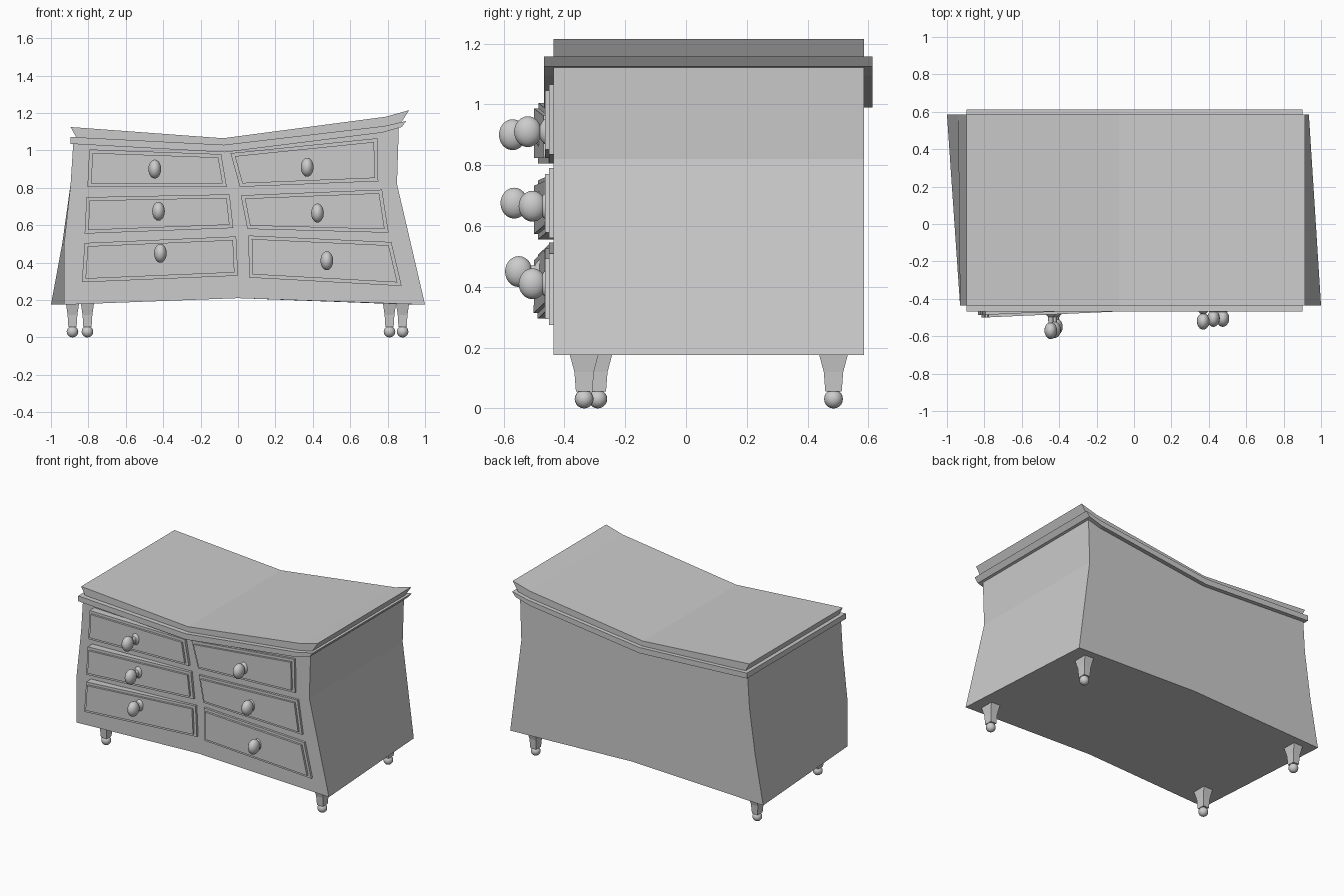
import bpy, bmesh, math
from mathutils import Matrix, Vector

if "Cube" in bpy.data.objects:
    bpy.data.objects.remove(bpy.data.objects["Cube"])


def finish(name, bm, smooth=False):
    bmesh.ops.recalc_face_normals(bm, faces=bm.faces)
    me = bpy.data.meshes.new(name)
    bm.to_mesh(me)
    bm.free()
    ob = bpy.data.objects.new(name, me)
    bpy.context.collection.objects.link(ob)
    if smooth:
        bpy.ops.object.select_all(action='DESELECT')
        ob.select_set(True)
        bpy.context.view_layer.objects.active = ob
        bpy.ops.object.shade_smooth_by_angle(angle=math.radians(40))
    return ob


def skin(bm, rings):
    """Join closed rings of equal length and cap both ends."""
    loops = [[bm.verts.new(p) for p in r] for r in rings]
    n = len(loops[0])
    for a, b in zip(loops, loops[1:]):
        for i in range(n):
            bm.faces.new((a[i], a[(i + 1) % n], b[(i + 1) % n], b[i]))
    bm.faces.new(loops[0][::-1])
    return bm.faces.new(loops[-1])


def prism(name, front, back, y0, y1):
    bm = bmesh.new()
    skin(bm, [[(x, y0, z) for x, z in front], [(x, y1, z) for x, z in back]])
    finish(name, bm)


# Crooked body: front and back outlines differ, so the sides twist
top = [(-0.88, 1.05), (-0.07, 1.0), (0.86, 1.13)]
prism("body",
      [(0, 0.21), (-0.93, 0.175), (-0.93, 0.5), (-0.895, 0.82)] + top + [(0.85, 0.82), (1.0, 0.175)],
      [(0, 0.21), (-1.0, 0.175), (-0.94, 0.5), (-0.895, 0.82)] + top + [(0.85, 0.82), (0.935, 0.175)],
      -0.435, 0.585)

# Moulding strip and the flared top slab
moulding = [(-0.895, 1.035), (-0.07, 0.99), (0.77, 1.095), (0.875, 1.125),
            (0.9, 1.157), (0.78, 1.13), (-0.075, 1.03), (-0.895, 1.072)]
prism("top_moulding", moulding, moulding, -0.467, 0.613)
slab = [(-0.86, 1.06), (-0.075, 1.02), (0.78, 1.12), (0.87, 1.145),
        (0.915, 1.215), (0.79, 1.18), (-0.08, 1.065), (-0.895, 1.125)]
prism("top_slab", slab, slab, -0.435, 0.585)


# Drawer fronts with a raised centre panel; the left ones lean out at the end
def drawer(name, pts):
    def lean(x):
        return 0.045 * x if pts[0][0] < -0.5 else 0.0
    lean_y = [(-lean(x) if x > 0 else lean(x)) for x, z in pts]
    bm = bmesh.new()
    face = skin(bm, [[(x, -0.42, z) for x, z in pts],
                     [(x, -0.45 + d, z) for (x, z), d in zip(pts, lean_y)]])
    bmesh.ops.recalc_face_normals(bm, faces=bm.faces)
    bmesh.ops.inset_region(bm, faces=[face], thickness=0.018, use_even_offset=True)
    ext = bmesh.ops.extrude_discrete_faces(bm, faces=[face])["faces"][0]
    bmesh.ops.translate(bm, verts=ext.verts, vec=(0, -0.014, 0))
    finish(name, bm)


# Turned knob: flared neck and a slightly flattened ball
def knob(name, x, z, tip, base):
    c = tip + 0.045
    prof = [(0.04, base), (0.036, base - 0.01), (0.02, base - 0.022), (0.018, c + 0.04)]
    prof += [(0.047 * math.sin(math.radians(a)), c + 0.045 * math.cos(math.radians(a)))
             for a in range(30, 180, 15)]
    prof.append((0.002, tip))
    rings = [[(x + r * 0.72 * math.cos(t), y, z + r * 1.08 * math.sin(t))
              for t in [2 * math.pi * i / 20 for i in range(20)]] for r, y in prof]
    bm = bmesh.new()
    skin(bm, rings)
    finish(name, bm, True)


drawers = {
    "left_upper": ([(-0.795, 1.005), (-0.09, 0.98), (-0.06, 0.805), (-0.805, 0.805)], (-0.445, 0.90, -0.615)),
    "left_middle": ([(-0.81, 0.75), (-0.045, 0.765), (-0.025, 0.585), (-0.82, 0.555)], (-0.425, 0.675, -0.61)),
    "left_lower": ([(-0.82, 0.505), (-0.01, 0.54), (0, 0.33), (-0.835, 0.295)], (-0.415, 0.45, -0.595)),
    "right_upper": ([(-0.04, 0.985), (0.745, 1.065), (0.75, 0.835), (0.01, 0.805)], (0.37, 0.91, -0.565)),
    "right_middle": ([(0.015, 0.76), (0.77, 0.79), (0.805, 0.56), (0.05, 0.58)], (0.425, 0.665, -0.55)),
    "right_lower": ([(0.055, 0.545), (0.82, 0.51), (0.875, 0.275), (0.06, 0.32)], (0.475, 0.41, -0.55)),
}
for key, (pts, (kx, kz, tip)) in drawers.items():
    drawer(key + "_drawer", pts)
    knob(key + "_knob", kx, kz, tip, -0.475 if kx < 0 else -0.458)


# Square tapered legs ending in ball feet
def leg(name, x, y):
    bm = bmesh.new()
    skin(bm, [[(x + sx * w, y + sy * d, z) for sx, sy in ((-1, -1), (1, -1), (1, 1), (-1, 1))]
              for z, w, d in ((0.195, 0.037, 0.052), (0.12, 0.026, 0.032), (0.055, 0.022, 0.027))])
    finish(name + "_leg", bm)
    bm = bmesh.new()
    bmesh.ops.create_uvsphere(bm, u_segments=16, v_segments=10, radius=0.031,
                              matrix=Matrix.Translation(Vector((x, y, 0.031))))
    finish(name + "_foot", bm, True)


leg("front_left", -0.805, -0.29)
leg("front_right", 0.88, -0.335)
leg("back_left", -0.885, 0.485)
leg("back_right", 0.81, 0.485)
